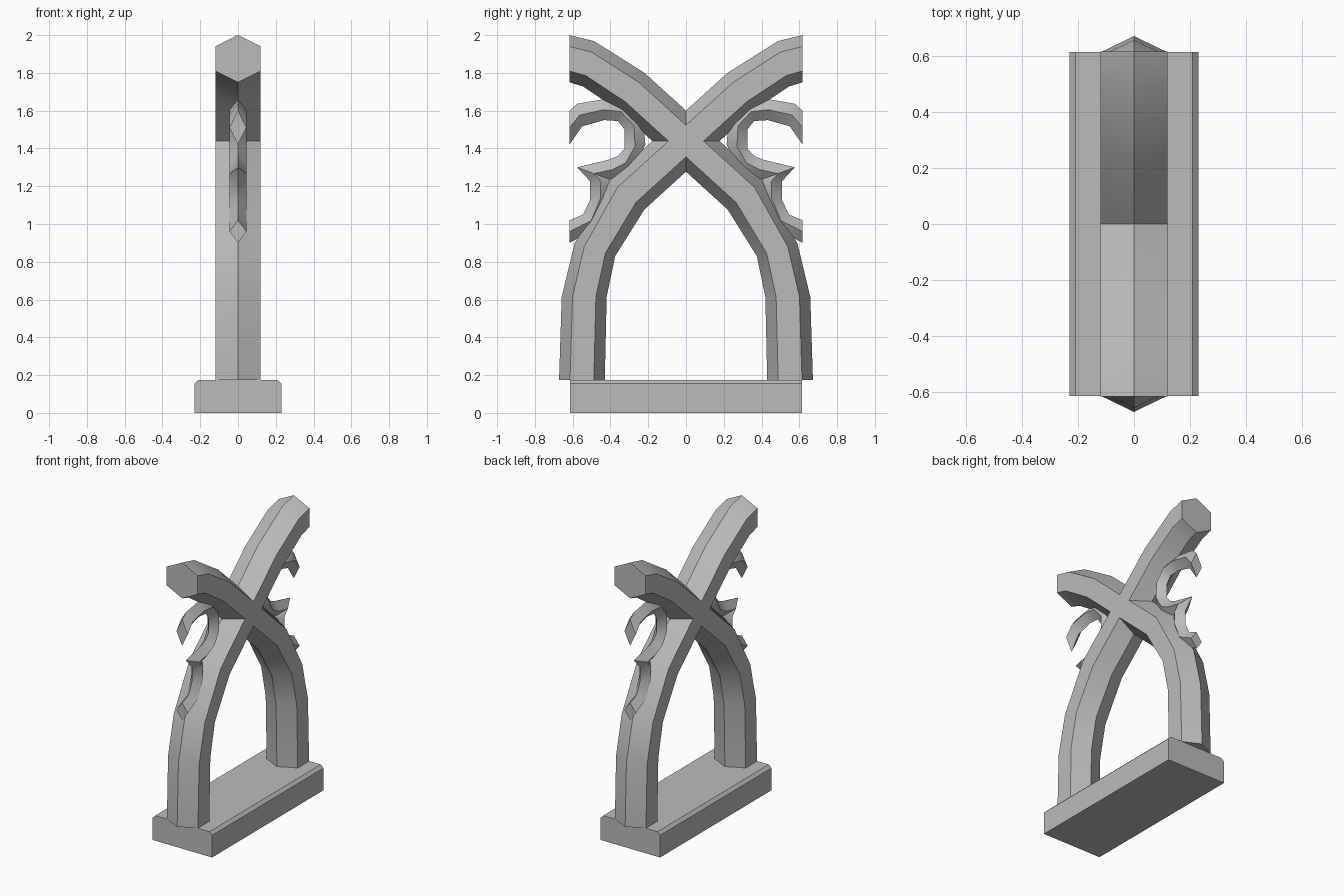
import bpy, bmesh

if "Cube" in bpy.data.objects:
    bpy.data.objects.remove(bpy.data.objects["Cube"])

stone = bpy.data.materials.new("grey_stone")
stone.diffuse_color = (0.5, 0.5, 0.5, 1)
stone.use_nodes = True
stone.node_tree.nodes["Principled BSDF"].inputs["Base Color"].default_value = stone.diffuse_color


def loft(name, rings):
    """Skin a list of equal-sized rings, cap the ends, smooth the shallow bends."""
    bm = bmesh.new()
    loops = [[bm.verts.new(p) for p in ring] for ring in rings]
    n = len(loops[0])
    for a, b in zip(loops, loops[1:]):
        for i in range(n):
            j = (i + 1) % n
            bm.faces.new((a[i], a[j], b[j], b[i]))
    bm.faces.new(loops[0])
    bm.faces.new(loops[-1])
    bmesh.ops.recalc_face_normals(bm, faces=bm.faces)
    for f in bm.faces:
        f.smooth = True
    for e in bm.edges:
        e.smooth = e.calc_face_angle(0) < 0.52
    me = bpy.data.meshes.new(name)
    bm.to_mesh(me)
    bm.free()
    me.materials.append(stone)
    ob = bpy.data.objects.new(name, me)
    bpy.context.collection.objects.link(ob)
    return ob


def band(name, stations, half_x, flat, side):
    """Sweep in the y-z plane; each station is outer y, z and inner y, z of the ridges.
    flat is the share of the depth taken by the flat sides (0 gives a diamond)."""
    rings = []
    for oy, oz, iy, iz in stations:
        def at(x, t):
            return (x, side * (oy + (iy - oy) * t), oz + (iz - oz) * t)
        lo, hi = 0.5 - flat / 2, 0.5 + flat / 2
        if flat:
            ring = [at(0, 0), at(half_x, lo), at(half_x, hi),
                    at(0, 1), at(-half_x, hi), at(-half_x, lo)]
        else:
            ring = [at(0, 0), at(half_x, 0.5), at(0, 1), at(-half_x, 0.5)]
        rings.append(ring)
    return loft(name, rings)


# Base slab with bevelled long top edges
profile = [(-0.23, 0), (0.23, 0), (0.23, 0.155), (0.21, 0.175), (-0.21, 0.175), (-0.23, 0.155)]
loft("base_slab", [[(x, y, z) for x, z in profile] for y in (-0.615, 0.615)])

# Crossing ribs: foot on one side, cut top end on the other
rib = [
    (-0.672, 0.175, -0.43, 0.175),
    (-0.658, 0.615, -0.42, 0.615),
    (-0.590, 0.897, -0.375, 0.83),
    (-0.407, 1.232, -0.22, 1.077),
    (0.220, 1.800, 0.355, 1.60),
    (0.486, 1.968, 0.545, 1.728),
    (0.617, 2.000, 0.617, 1.75),
]

# Scroll ornament: upper hook, then lower crescent, sharing a cusp
hook = [
    (-0.617, 1.60, -0.617, 1.42),
    (-0.575, 1.637, -0.55, 1.517),
    (-0.44, 1.66, -0.433, 1.55),
    (-0.33, 1.645, -0.36, 1.545),
    (-0.225, 1.54, -0.325, 1.50),
    (-0.215, 1.42, -0.325, 1.40),
    (-0.28, 1.285, -0.36, 1.36),
    (-0.37, 1.235, -0.41, 1.34),
    (-0.40, 1.235, -0.576, 1.30),
]
crescent = [
    (-0.40, 1.235, -0.576, 1.30),
    (-0.395, 1.225, -0.507, 1.225),
    (-0.40, 1.14, -0.507, 1.13),
    (-0.46, 0.985, -0.545, 1.05),
    (-0.617, 0.90, -0.617, 1.02),
]

for side, label in ((1, "front"), (-1, "back")):
    band(label + "_rib", rib, 0.12, 0.52, side)
    band(label + "_scroll_hook", hook, 0.044, 0, side)
    band(label + "_scroll_crescent", crescent, 0.044, 0, side)
